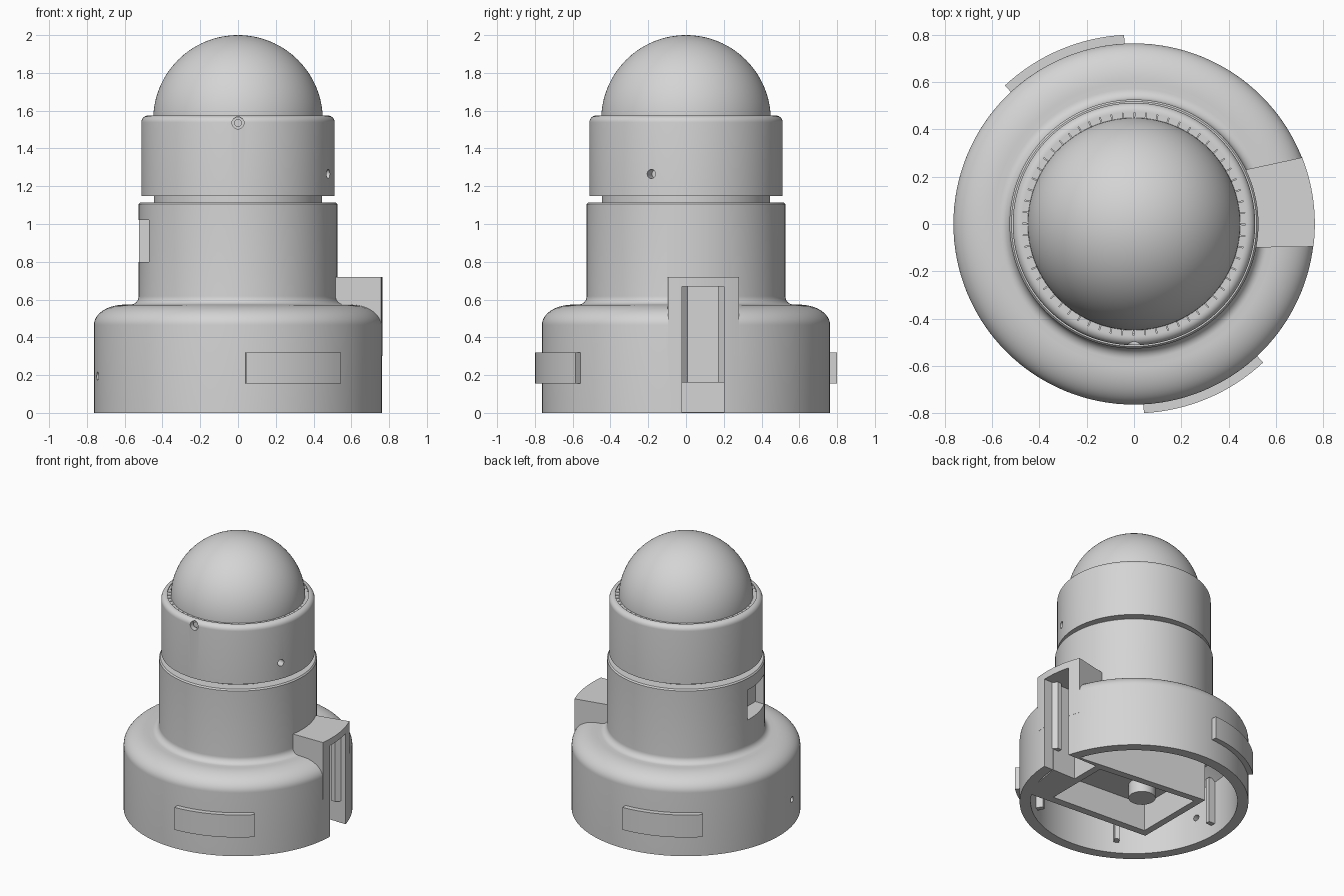
import bpy, bmesh, math
from mathutils import Vector

cube = bpy.data.objects.get("Cube")
if cube:
    bpy.data.objects.remove(cube, do_unlink=True)

grey = bpy.data.materials.new("light_grey")
grey.use_nodes = True
COLOUR = (0.66, 0.66, 0.66, 1)
grey.diffuse_color = COLOUR
grey.node_tree.nodes["Principled BSDF"].inputs["Base Color"].default_value = COLOUR


def finish(name, bm):
    bmesh.ops.recalc_face_normals(bm, faces=bm.faces)
    me = bpy.data.meshes.new(name)
    bm.to_mesh(me)
    bm.free()
    me.materials.append(grey)
    ob = bpy.data.objects.new(name, me)
    bpy.context.collection.objects.link(ob)
    return ob


def lathe(name, profile, steps=128):
    bm = bmesh.new()
    vs = [bm.verts.new((r, 0, z)) for r, z in profile]
    es = [bm.edges.new(p) for p in zip(vs, vs[1:])]
    bmesh.ops.spin(bm, geom=vs + es, cent=(0, 0, 0), axis=(0, 0, 1),
                   angle=math.tau, steps=steps)
    bmesh.ops.remove_doubles(bm, verts=bm.verts, dist=1e-5)
    return finish(name, bm)


def prism(name, pts, z0, z1):
    bm = bmesh.new()
    face = bm.faces.new([bm.verts.new((x, y, z0)) for x, y in pts])
    ext = bmesh.ops.extrude_face_region(bm, geom=[face])
    top = [v for v in ext["geom"] if isinstance(v, bmesh.types.BMVert)]
    bmesh.ops.translate(bm, verts=top, vec=(0, 0, z1 - z0))
    return finish(name, bm)


def box(name, x0, x1, y0, y1, z0, z1):
    return prism(name, [(x0, y0), (x1, y0), (x1, y1), (x0, y1)], z0, z1)


def arc(rx, a0, a1, n=16, cx=0, cy=0, ry=None):
    """Points on a circular arc, or an elliptical one when ry is given."""
    ry = ry or rx
    angles = [math.radians(a0 + (a1 - a0) * i / n) for i in range(n + 1)]
    return [(cx + rx * math.cos(a), cy + ry * math.sin(a)) for a in angles]


def radial_pin(name, azimuth, r0, r1, z, radius):
    """Cylinder lying along a radius."""
    a = math.radians(azimuth)
    d = Vector((math.cos(a), math.sin(a), 0))
    bm = bmesh.new()
    bmesh.ops.create_cone(bm, cap_ends=True, segments=24, radius1=radius,
                          radius2=radius, depth=r1 - r0)
    m = d.to_track_quat('Z', 'Y').to_matrix().to_4x4()
    m.translation = d * (r0 + r1) / 2 + Vector((0, 0, z))
    bmesh.ops.transform(bm, matrix=m, verts=bm.verts)
    return finish(name, bm)


def combine(target, tool, operation):
    mod = target.modifiers.new("combine", 'BOOLEAN')
    mod.operation, mod.solver, mod.object = operation, 'EXACT', tool
    bpy.context.view_layer.objects.active = target
    bpy.ops.object.modifier_apply(modifier=mod.name)
    bpy.data.objects.remove(tool, do_unlink=True)


# Hollow base, rounded shoulder and lower body
R = 0.763
profile = ([(0, 0.48), (0.6, 0.48), (0.69, 0.40), (0.69, 0), (R, 0)]
           + arc(0.163, 0, 90, 16, 0.60, 0.465, ry=0.108)
           + arc(0.045, 270, 180, 8, 0.571, 0.618)
           + [(0.526, 1.105), (0.518, 1.115), (0.445, 1.115), (0.445, 1.2), (0, 1.2)])
body = lathe("base_and_body", profile)

# Side bracket housing
combine(body, prism("bracket", [(0.45, -0.1), *arc(R + 0.001, -7.2, 21.6), (0.45, 0.225)],
                    0.3, 0.72), 'UNION')
# Box-shaped housing under the base
combine(body, prism("duct", [(0.72, 0.21), (-0.35, 0.32), (-0.35, -0.30), (0.63, -0.37)],
                    0.001, 0.5), 'UNION')
combine(body, prism("duct_cavity", [(0.45, 0.185), (-0.30, 0.265), (-0.30, -0.25), (0.45, -0.30)],
                    -0.1, 0.2), 'DIFFERENCE')
# Bracket channel, open to the outside and below
combine(body, box("channel", 0.5, 1, -0.02, 0.2, -0.1, 0.67), 'DIFFERENCE')
# Deep rectangular pocket in the body side
combine(body, box("pocket", -0.7, -0.40, -0.235, 0.035, 0.8, 1.02), 'DIFFERENCE')
# Small hole through the base wall
combine(body, radial_pin("base_hole", 193, 0.6, 0.9, 0.195, 0.022), 'DIFFERENCE')

# Guide rails and back panel in the channel
box("channel_panel", 0.49, 0.54, 0.01, 0.17, 0.16, 0.669)
for side, y0, y1 in (("right", -0.021, 0.01), ("left", 0.201, 0.17)):
    prism(f"{side}_rail", [(0.64, y0), (0.70, y0), (0.67, y1), (0.64, y1)], 0.16, 0.669)

# Post and ribs inside the base
prism("inner_post", arc(0.09, 0, 345, 23, -0.12, -0.06), 0.1, 0.21)
for az in range(60, 360, 60):
    prism(f"inner_rib_{az // 60}",
          arc(0.70, az - 1.5, az + 1.5, 2) + arc(0.64, az + 1.5, az - 1.5, 2), 0.08, 0.42)

# Curved locking tabs on opposite sides
for name, a in (("front_tab", -87), ("back_tab", 93)):
    prism(name, arc(0.80, a, a + 40) + arc(0.74, a + 40, a), 0.155, 0.32)

# Upper cap with rounded rim and recess for the dome
cap = lathe("upper_cap", [(0, 1.148), (0.512, 1.148)]
            + arc(0.036, 0, 90, 8, 0.476, 1.538)
            + [(0.472, 1.574), (0.472, 1.53), (0, 1.53)])
combine(cap, radial_pin("front_screw_hole", -90, 0.475, 0.6, 1.535, 0.032), 'DIFFERENCE')
combine(cap, radial_pin("side_hole", -21, 0.44, 0.6, 1.265, 0.024), 'DIFFERENCE')
radial_pin("front_screw", -90, 0.46, 0.49, 1.535, 0.02)

# Ring of small segments around the dome
for i in range(60):
    a = i * 6
    prism(f"ring_segment_{i + 1}", arc(0.474, a, a + 5.6, 2) + arc(0.44, a + 5.6, a, 2),
          1.52, 1.568)

# Dome
lathe("dome", [(0, 1.525), (0.449, 1.525)] + arc(0.449, 0, 90, 32, 0, 1.551)[:-1] + [(0, 2.0)])

# Smooth curved surfaces, keep edges sharp
bpy.ops.object.select_all(action='DESELECT')
for ob in bpy.context.scene.objects:
    if ob.type == 'MESH':
        ob.select_set(True)
        bpy.context.view_layer.objects.active = ob
bpy.ops.object.shade_smooth_by_angle(angle=math.radians(30))
